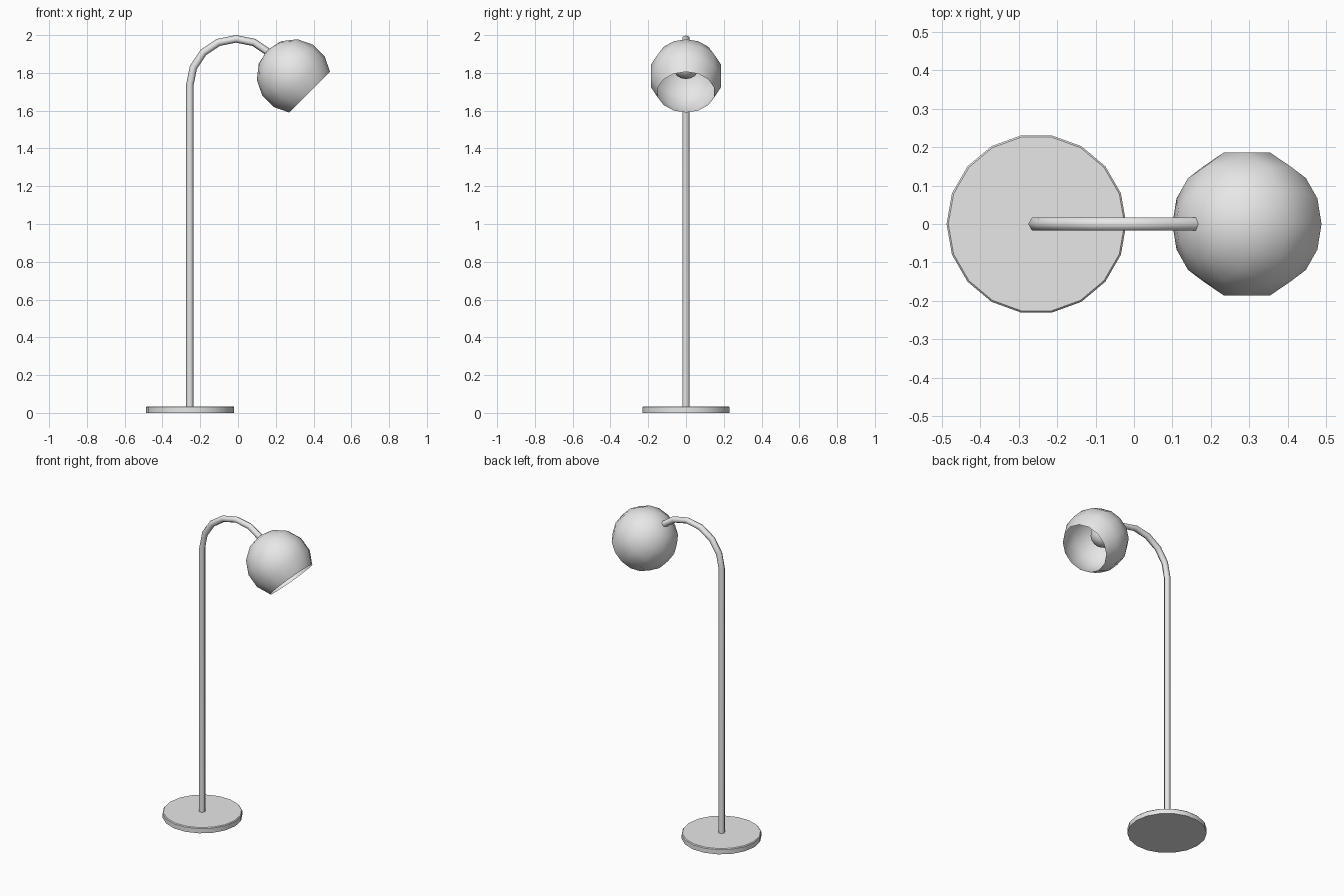
import bpy, bmesh, math
from mathutils import Vector, Matrix

cube = bpy.data.objects.get("Cube")
if cube:
    bpy.data.objects.remove(cube, do_unlink=True)

# Single painted finish
GREY = (0.8, 0.8, 0.8, 1)
paint = bpy.data.materials.new("light grey")
paint.diffuse_color = GREY
paint.use_nodes = True
paint.node_tree.nodes["Principled BSDF"].inputs["Base Color"].default_value = GREY


def skin(name, rings, matrix=Matrix(), angle=35, caps=True):
    """Bridge a list of equal point rings into a shaded object."""
    bm = bmesh.new()
    loops = [[bm.verts.new(matrix @ p) for p in ring] for ring in rings]
    n = len(loops[0])
    for low, high in zip(loops, loops[1:]):
        for i in range(n):
            k = (i + 1) % n
            bm.faces.new((low[i], low[k], high[k], high[i]))
    if caps:
        bm.faces.new(loops[0][::-1])
        bm.faces.new(loops[-1])
    bmesh.ops.remove_doubles(bm, verts=bm.verts, dist=0.0001)
    mesh = bpy.data.meshes.new(name)
    bm.to_mesh(mesh)
    bm.free()
    mesh.materials.append(paint)
    obj = bpy.data.objects.new(name, mesh)
    bpy.context.collection.objects.link(obj)
    bpy.ops.object.select_all(action="DESELECT")
    obj.select_set(True)
    bpy.context.view_layer.objects.active = obj
    bpy.ops.object.shade_smooth_by_angle(angle=math.radians(angle))
    return obj


def circle(r, z, sides):
    return [Vector((r * math.cos(a), r * math.sin(a), z))
            for a in (math.tau * i / sides for i in range(sides))]


def ball(r, sides, steps, last):
    """Latitude rings from the lower pole up to ring number last."""
    angles = [math.pi * i / steps for i in range(last + 1)]
    return [circle(r * math.sin(a), -r * math.cos(a), sides) for a in angles]


# Base disc with a fine top chamfer
base_profile = [(0.2335, 0), (0.2335, 0.03), (0.229, 0.035)]
skin("base", [circle(r, z, 18) for r, z in base_profile],
     Matrix.Translation((-0.2535, 0, 0)))

# Six-sided pole that bends over in an arc
bend = Vector((-0.01, 0, 1.735))
BEND_RADIUS, TUBE_RADIUS = 0.245, 0.02
path = [(Vector((-0.255, 0, 0.03)), Vector((-1, 0, 0)))]
for step in range(7):
    a = math.pi - step * math.pi / 8
    out = Vector((math.cos(a), 0, math.sin(a)))
    path.append((bend + BEND_RADIUS * out, out))
side = Vector((0, 1, 0))
tube = []
for point, out in path:
    tube.append([point + c.x * out - c.y * side
                 for c in circle(TUBE_RADIUS, 0, 6)])
skin("pole", tube, angle=65)

# Lamp head: everything is tilted so its axis points down and outward
head = Matrix.Translation((0.2935, 0, 1.784)) @ Matrix.Rotation(math.radians(135), 4, "Y")
skin("shade", ball(0.195, 14, 7, 5), head, angle=65, caps=False)
skin("socket", [circle(0.03, z, 10) for z in (-0.18, -0.12)], head)
skin("bulb", ball(0.077, 14, 7, 7), head @ Matrix.Translation((0, 0, -0.085)),
     angle=65, caps=False)
